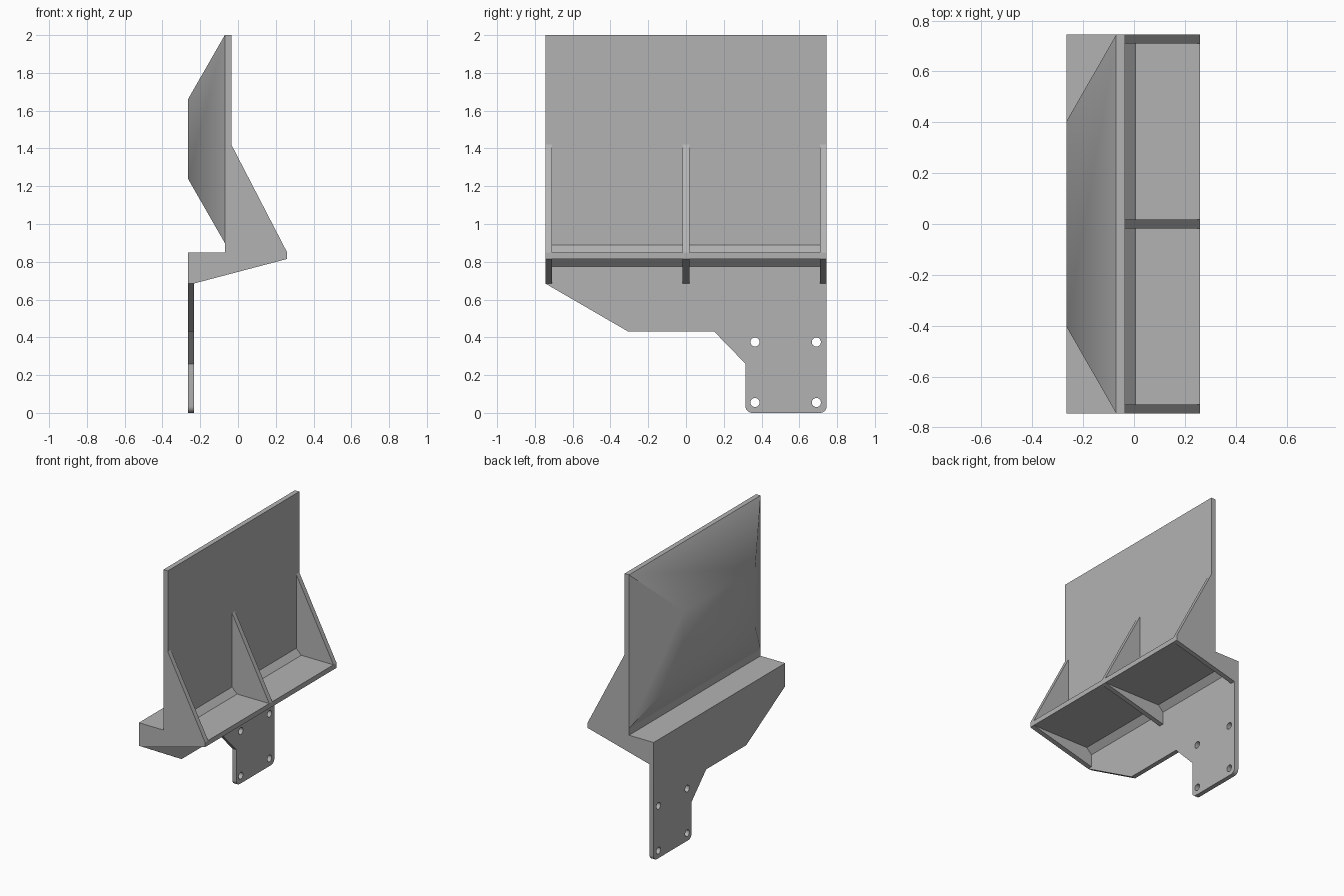
import bpy, bmesh, math
from mathutils import Vector

default = bpy.data.objects.get("Cube")
if default:
    bpy.data.objects.remove(default, do_unlink=True)

# Single flat grey
GREY = (0.45, 0.45, 0.45, 1)
grey = bpy.data.materials.new("plain grey")
grey.use_nodes = True
grey.diffuse_color = GREY
grey.node_tree.nodes["Principled BSDF"].inputs["Base Color"].default_value = GREY

# Shared dimensions
HALF = 0.745                 # half width along y
T = 0.035                    # sheet thickness
BACK, PLATE_FRONT = -0.265, -0.233
PANEL_BACK, PANEL_FRONT = -0.07, -0.035
LIP = 0.26
SHELF_LOW, SHELF_TOP = 0.815, 0.85
BEAD = 0.04


def finish(name, bm):
    bmesh.ops.recalc_face_normals(bm, faces=bm.faces)
    mesh = bpy.data.meshes.new(name)
    bm.to_mesh(mesh)
    bm.free()
    mesh.materials.append(grey)
    obj = bpy.data.objects.new(name, mesh)
    bpy.context.collection.objects.link(obj)
    return obj


def prism(name, outline, axis, low, high):
    """Extrude an outline: (y, z) points along x, or (x, z) points along y."""
    bm = bmesh.new()
    place = (lambda a, b: (low, a, b)) if axis == "x" else (lambda a, b: (a, low, b))
    face = bm.faces.new([bm.verts.new(place(a, b)) for a, b in outline])
    made = bmesh.ops.extrude_face_region(bm, geom=[face])["geom"]
    shift = Vector((high - low, 0, 0) if axis == "x" else (0, high - low, 0))
    bmesh.ops.translate(bm, verts=[v for v in made if isinstance(v, bmesh.types.BMVert)], vec=shift)
    return finish(name, bm)


def arc(cy, cz, radius, start, end, steps):
    angles = [math.radians(start + (end - start) * i / steps) for i in range(steps + 1)]
    return [(cy + radius * math.cos(a), cz + radius * math.sin(a)) for a in angles]


def smooth(obj, angle):
    bpy.ops.object.select_all(action="DESELECT")
    obj.select_set(True)
    bpy.context.view_layer.objects.active = obj
    bpy.ops.object.shade_smooth_by_angle(angle=math.radians(angle))


# Upright panel with a raised, truncated pyramid on its back
bm = bmesh.new()


def ring(x, half, low, high):
    return [bm.verts.new((x, y, z)) for y, z in
            ((-half, low), (half, low), (half, high), (-half, high))]


def bridge(a, b):
    for i in range(4):
        j = (i + 1) % 4
        bm.faces.new((a[i], a[j], b[j], b[i]))


front = ring(PANEL_FRONT, HALF, 0.9, 2.0)
rear = ring(PANEL_BACK, HALF, 0.9, 2.0)
crown = ring(BACK, 0.405, 1.24, 1.66)
bridge(front, rear)
bridge(rear, crown)
bm.faces.new(front)
bm.faces.new(crown)
smooth(finish("upright_panel", bm), 35)

# Panel foot joining the panel to the shelf
prism("panel_foot", [(PANEL_BACK, SHELF_TOP), (PANEL_FRONT, SHELF_TOP),
                     (PANEL_FRONT, 0.9), (PANEL_BACK, 0.9)], "y", -HALF, HALF)

# Shelf
prism("shelf", [(BACK, SHELF_LOW), (LIP, SHELF_LOW), (LIP, SHELF_TOP), (BACK, SHELF_TOP)],
      "y", -HALF, HALF)

# Gussets, above and below the shelf
upper = [(PANEL_FRONT, SHELF_TOP), (LIP, SHELF_TOP), (PANEL_FRONT, 1.42)]
lower = [(PLATE_FRONT, 0.685), (LIP, SHELF_LOW), (PLATE_FRONT, SHELF_LOW)]
for side, y in (("right", T / 2 - HALF), ("middle", 0), ("left", HALF - T / 2)):
    prism(side + "_upper_gusset", upper, "y", y - T / 2, y + T / 2)
    prism(side + "_lower_gusset", lower, "y", y - T / 2, y + T / 2)

# Sloped corner beads in each bay between gussets
top_bead = [(PANEL_FRONT, SHELF_TOP), (PANEL_FRONT + BEAD, SHELF_TOP), (PANEL_FRONT, SHELF_TOP + BEAD)]
low_bead = [(PLATE_FRONT, SHELF_LOW), (PLATE_FRONT + BEAD, SHELF_LOW), (PLATE_FRONT, SHELF_LOW - BEAD)]
for side, a, b in (("right", T - HALF, -T / 2), ("left", T / 2, HALF - T)):
    prism(side + "_upper_bead", top_bead, "y", a, b)
    prism(side + "_lower_bead", low_bead, "y", a, b)

# Mounting plate with a rounded tab
R = 0.035
TAB = 0.315
outline = [(HALF, SHELF_LOW), (-HALF, SHELF_LOW), (-HALF, 0.685), (-0.305, 0.43), (0.15, 0.43), (TAB, 0.26)]
outline += arc(TAB + R, R, R, 180, 270, 6) + arc(HALF - R, R, R, 270, 360, 6)
plate = prism("mounting_plate", outline, "x", BACK, PLATE_FRONT)

# Bolt holes
for y in (0.365, 0.69):
    for z in (0.055, 0.375):
        cutter = prism("hole_cutter", arc(y, z, 0.024, 0, 345, 23), "x", BACK - 0.1, PLATE_FRONT + 0.1)
        cutter.hide_render = True
        cut = plate.modifiers.new("bolt_hole", "BOOLEAN")
        cut.operation = "DIFFERENCE"
        cut.solver = "EXACT"
        cut.object = cutter
        bpy.context.view_layer.objects.active = plate
        bpy.ops.object.modifier_apply(modifier=cut.name)
        bpy.data.objects.remove(cutter, do_unlink=True)
smooth(plate, 30)
